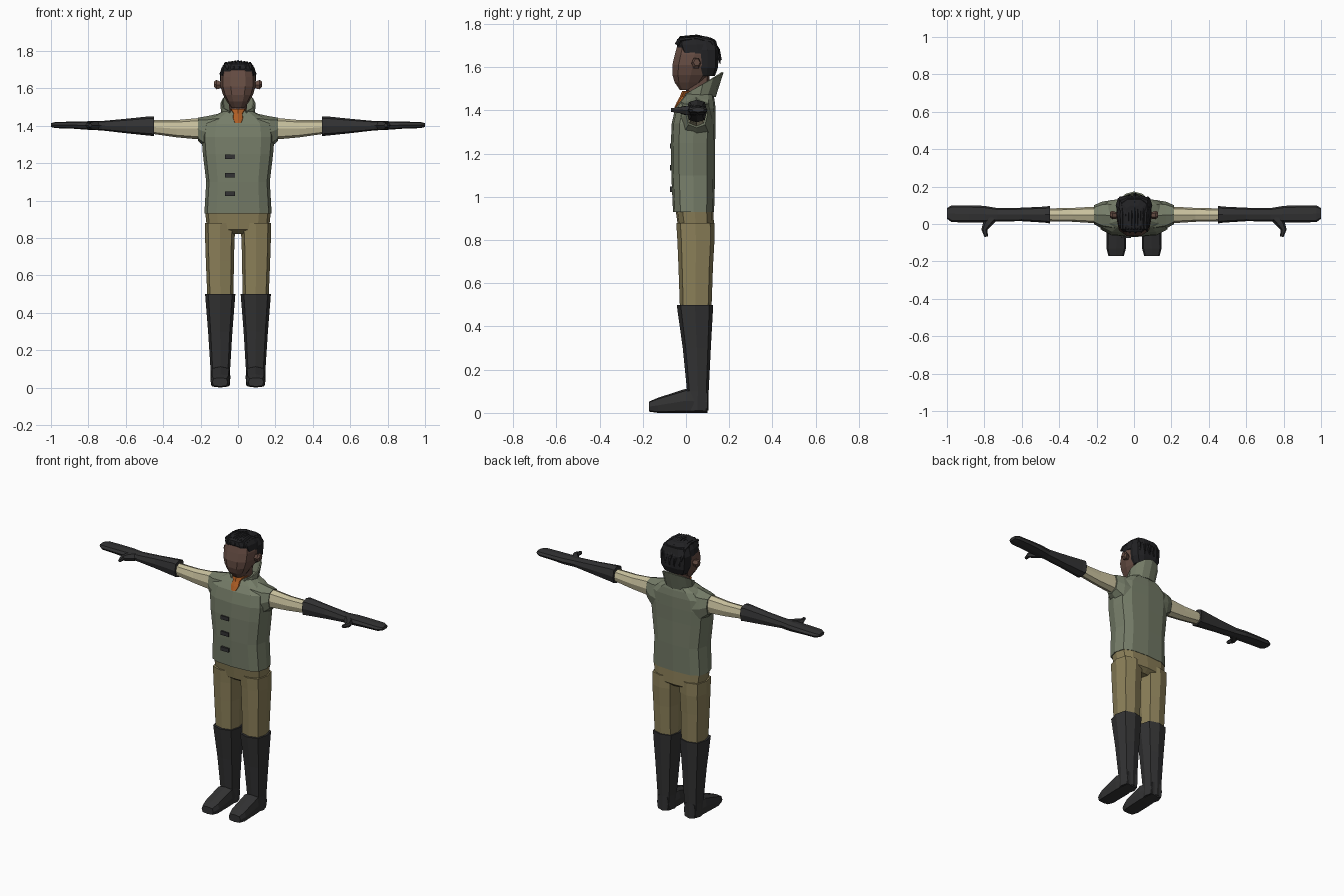
import bpy, bmesh, math
from mathutils import Vector

if "Cube" in bpy.data.objects:
    bpy.data.objects.remove(bpy.data.objects["Cube"])


def material(name, r, g, b):
    m = bpy.data.materials.new(name)
    m.diffuse_color = (r, g, b, 1)
    m.use_nodes = True
    m.node_tree.nodes["Principled BSDF"].inputs["Base Color"].default_value = m.diffuse_color
    return m


GREEN = material("jacket green", .18, .205, .14)
KHAKI = material("trouser khaki", .26, .215, .10)
CREAM = material("sleeve cream", .58, .53, .34)
BLACK = material("leather black", .032, .032, .033)
HAIR = material("hair black", .016, .016, .018)
SKIN = material("skin brown", .13, .072, .055)
ORANGE = material("scarf orange", .42, .11, .018)


def skin_rings(name, mat, rings, mirror=False, closed=True):
    """Join rings of points into a skin, with capped ends when closed."""
    bm = bmesh.new()
    rows = [[bm.verts.new(p) for p in ring] for ring in rings]
    n = len(rows[0])
    for a, b in zip(rows, rows[1:]):
        for i in range(n if closed else n - 1):
            j = (i + 1) % n
            bm.faces.new((a[i], a[j], b[j], b[i]))
    if closed:
        bm.faces.new(rows[0])
        bm.faces.new(rows[-1])
    bmesh.ops.recalc_face_normals(bm, faces=bm.faces)
    me = bpy.data.meshes.new(name)
    bm.to_mesh(me)
    bm.free()
    me.materials.append(mat)
    ob = bpy.data.objects.new(name, me)
    bpy.context.collection.objects.link(ob)
    if mirror:
        ob.modifiers.new("mirror", 'MIRROR').use_mirror_merge = False
    return ob


def loft(name, mat, axis, sections, sides=8, power=.7, mirror=False):
    """Sections are (position on axis, a0, a1, b0, b1) with rounded outlines."""
    rings = []
    for t, a0, a1, b0, b1 in sections:
        ring = []
        for i in range(sides):
            ang = 2 * math.pi * i / sides
            c, s = math.cos(ang), math.sin(ang)
            c = math.copysign(abs(c) ** power, c) if abs(c) > 1e-6 else 0
            s = math.copysign(abs(s) ** power, s) if abs(s) > 1e-6 else 0
            a = (a0 + a1) / 2 + c * (a1 - a0) / 2
            b = (b0 + b1) / 2 + s * (b1 - b0) / 2
            ring.append({'x': (t, a, b), 'y': (a, t, b), 'z': (a, b, t)}[axis])
        rings.append(ring)
    return skin_rings(name, mat, rings, mirror)


def body(name, mat, sections, sides=12, power=.65):
    """Symmetric upright loft from (z, half width, y0, y1)."""
    return loft(name, mat, 'z', [(z, -w, w, y0, y1) for z, w, y0, y1 in sections], sides, power)


def box(name, mat, center, size):
    bm = bmesh.new()
    bmesh.ops.create_cube(bm, size=1)
    for v in bm.verts:
        v.co = Vector(center) + Vector([v.co[i] * size[i] for i in range(3)])
    me = bpy.data.meshes.new(name)
    bm.to_mesh(me)
    bm.free()
    me.materials.append(mat)
    bpy.context.collection.objects.link(bpy.data.objects.new(name, me))


# Jacket, with shoulder caps around the arm holes
body("jacket", GREEN, [
    (.93, .18, -.06, .13), (1.10, .17, -.068, .135), (1.25, .188, -.07, .135),
    (1.34, .195, -.066, .137), (1.41, .185, -.05, .137), (1.45, .135, -.022, .132),
    (1.478, .08, .0, .125)])
loft("shoulder_caps", GREEN, 'x', [
    (.10, -.04, .13, 1.24, 1.465), (.17, -.025, .12, 1.28, 1.45),
    (.215, .0, .10, 1.32, 1.443)], 8, .75, True)

# Jacket buttons
for i in range(3):
    box(f"button_{i + 1}", BLACK, (-.043, -.067, 1.035 + .1 * i), (.055, .016, .024))

# Raised collar, open at the front and higher at the back
low, high = [], []
for i in range(11):
    a = math.radians(-62 + 304 * i / 10)
    c, s = math.cos(a), math.sin(a)
    low.append((.082 * c, .062 + .068 * s, 1.445 + .02 * (s > 0)))
    y = .078 + .088 * s
    high.append((.086 * c, y, 1.475 + .62 * max(y, 0)))
collar = skin_rings("collar", GREEN, [low, high], closed=False)
collar.modifiers.new("thickness", 'SOLIDIFY').thickness = .008

# Scarf and neck
body("scarf", ORANGE, [
    (1.415, .02, -.054, .0), (1.44, .032, -.042, .03),
    (1.465, .028, -.028, .06), (1.49, .046, -.018, .09)], 8)
body("neck", SKIN, [(1.45, .045, .0, .10), (1.57, .05, .0, .11)], 8)

# Head and ears
body("head", SKIN, [
    (1.495, .035, -.03, .05), (1.53, .06, -.055, .08), (1.565, .08, -.066, .11),
    (1.61, .094, -.067, .13), (1.66, .094, -.055, .135), (1.705, .083, -.042, .13),
    (1.73, .05, .0, .10)], 10, .75)
loft("ears", SKIN, 'x', [
    (.085, .03, .06, 1.60, 1.635), (.115, .025, .07, 1.59, 1.648),
    (.127, .035, .065, 1.605, 1.64)], 6, 1, True)

# Hair: back block, top block and combed strands
body("hair_back", HAIR, [
    (1.56, .072, .055, .135), (1.60, .092, .048, .15), (1.68, .098, .045, .152),
    (1.725, .08, .04, .14)], 10, .6)
body("hair_top", HAIR, [
    (1.665, .095, -.03, .14), (1.705, .09, -.047, .145),
    (1.73, .075, -.045, .135), (1.742, .045, -.02, .10)], 10, .65)


def strand(name, mat, path, radii, sides=5, mirror=False):
    """Tapered tube along a path of points."""
    rings = []
    pts = [Vector(p) for p in path]
    for i, p in enumerate(pts):
        d = (pts[min(i + 1, len(pts) - 1)] - pts[max(i - 1, 0)]).normalized()
        up = Vector((1, 0, 0)) if abs(d.x) < .7 else Vector((0, 0, 1))
        u = (up - d * up.dot(d)).normalized()
        v = d.cross(u)
        rings.append([p + radii[i] * (u * math.cos(a) + v * math.sin(a))
                      for a in (2 * math.pi * k / sides for k in range(sides))])
    return skin_rings(name, mat, rings, mirror)


for i in range(9):
    x = -.064 + .016 * i
    drop = .3 * abs(x)
    wave = .008 * (-1) ** i
    strand(f"hair_strand_{i + 1}", HAIR, [
        (x + wave, -.048 + drop * .5, 1.708 - drop * .3), (x, -.025, 1.735 - drop * .5),
        (x, .05, 1.743 - drop * .5), (x * 1.1, .115, 1.728 - drop * .5),
        (x * 1.15, .15 - drop * .5, 1.68), (x + wave, .163 - drop, 1.625 + wave)],
        [.005, .010, .009, .010, .008, .003])

# Sleeves, long gloves and thumbs
loft("sleeves", CREAM, 'x', [
    (.17, .005, .092, 1.325, 1.438), (.22, .005, .092, 1.328, 1.44),
    (.33, .012, .086, 1.338, 1.43), (.47, .015, .083, 1.358, 1.43)], 8, .8, True)
loft("gloves", BLACK, 'x', [
    (.45, .003, .097, 1.345, 1.45), (.475, .007, .093, 1.347, 1.45),
    (.60, .015, .087, 1.36, 1.437), (.73, .014, .085, 1.375, 1.425),
    (.80, .008, .097, 1.378, 1.424), (.88, .008, .10, 1.384, 1.422),
    (.975, .010, .10, 1.387, 1.42), (1.0, .028, .085, 1.393, 1.414)], 8, .7, True)
strand("thumbs", BLACK, [
    (.755, .035, 1.40), (.785, .0, 1.40), (.80, -.03, 1.402), (.79, -.068, 1.402)],
    [.026, .024, .016, .010], 6, True)

# Trousers
body("hips", KHAKI, [
    (.82, .06, .0, .10), (.845, .165, -.035, .13), (.94, .176, -.048, .127)])
loft("trouser_legs", KHAKI, 'z', [
    (.48, .024, .164, -.028, .118), (.68, .022, .172, -.035, .125),
    (.80, .018, .176, -.04, .132), (.88, .012, .177, -.045, .131)], 8, .7, True)

# Boots: tall shafts and feet
loft("boot_shafts", BLACK, 'z', [
    (.01, .043, .145, .0, .105), (.10, .042, .147, .005, .105),
    (.30, .03, .16, -.015, .115), (.50, .014, .176, -.043, .126)], 8, .7, True)
loft("boot_feet", BLACK, 'y', [
    (.10, .055, .135, .0, .10), (.0, .04, .147, .0, .112),
    (-.13, .043, .147, .0, .07), (-.172, .055, .137, .006, .052)], 8, .5, True)
